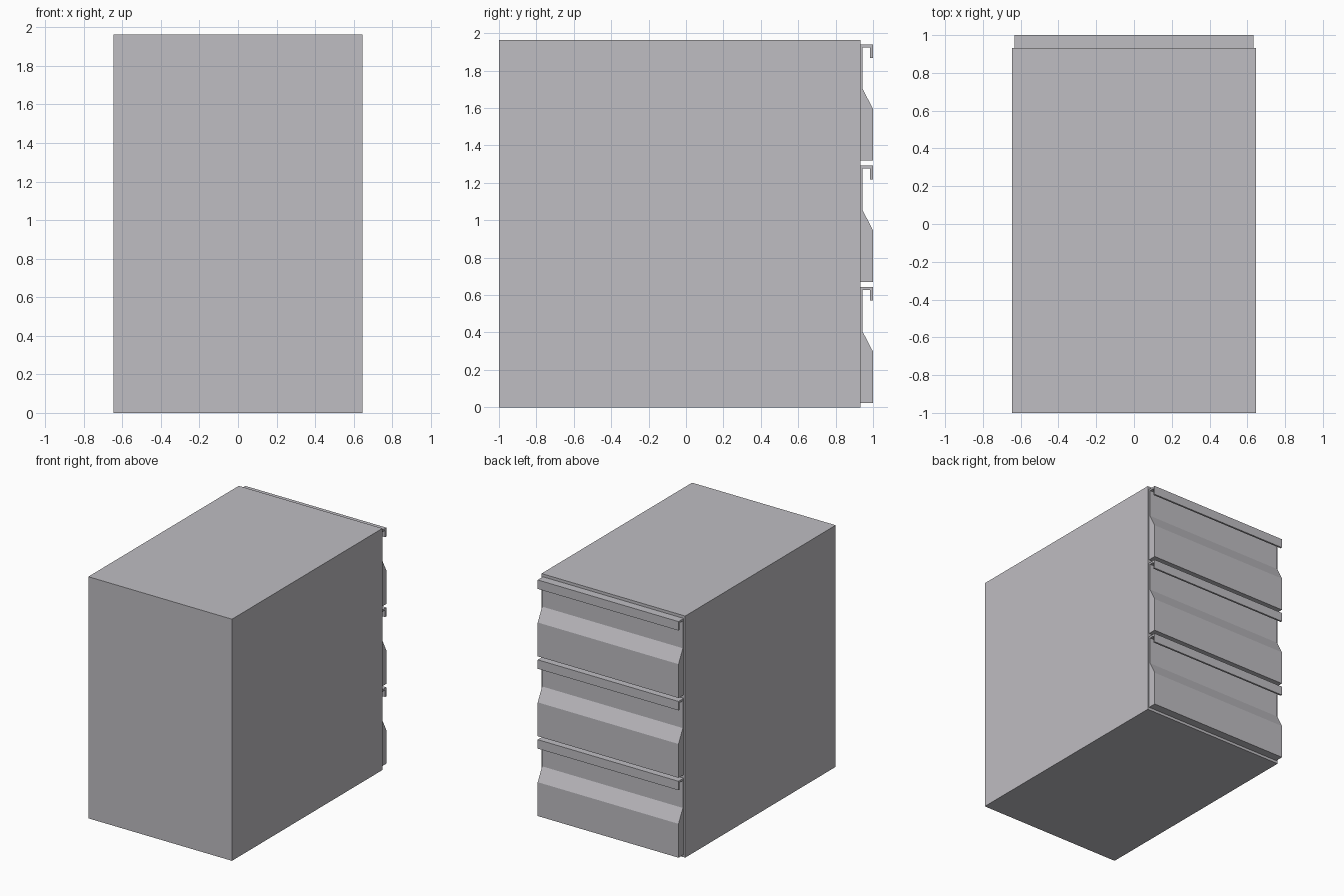
import bpy, bmesh

if "Cube" in bpy.data.objects:
    bpy.data.objects.remove(bpy.data.objects["Cube"])

grey = bpy.data.materials.new("light_grey")
grey.diffuse_color = (0.52, 0.51, 0.54, 1)
grey.use_nodes = True
grey.node_tree.nodes["Principled BSDF"].inputs["Base Color"].default_value = grey.diffuse_color

BODY_FRONT = 0.933


def extrude_profile(name, profile, half_width):
    """Extrude a (y, z) outline along x into a closed solid."""
    bm = bmesh.new()
    face = bm.faces.new([bm.verts.new((-half_width, y, z)) for y, z in profile])
    ext = bmesh.ops.extrude_face_region(bm, geom=[face], use_keep_orig=True)
    moved = [g for g in ext["geom"] if isinstance(g, bmesh.types.BMVert)]
    bmesh.ops.translate(bm, verts=moved, vec=(2 * half_width, 0, 0))
    bmesh.ops.recalc_face_normals(bm, faces=bm.faces)
    mesh = bpy.data.meshes.new(name)
    bm.to_mesh(mesh)
    bm.free()
    mesh.materials.append(grey)
    obj = bpy.data.objects.new(name, mesh)
    bpy.context.collection.objects.link(obj)
    return obj


# Cabinet body
extrude_profile("cabinet_body",
                [(-1, 0), (BODY_FRONT, 0), (BODY_FRONT, 1.964), (-1, 1.964)], 0.646)

# Drawer front: thick lower panel, slope, thin recess and hooked handle lip
drawer_profile = [
    (BODY_FRONT, 0.022), (1.0, 0.022), (1.0, 0.297), (0.944, 0.405),
    (0.944, 0.627), (0.985, 0.627), (0.985, 0.57), (1.0, 0.57),
    (1.0, 0.643), (BODY_FRONT, 0.643),
]
for i in range(3):
    drawer = extrude_profile(f"drawer_front_{i + 1}", drawer_profile, 0.633)
    drawer.location.z = 0.649 * i
